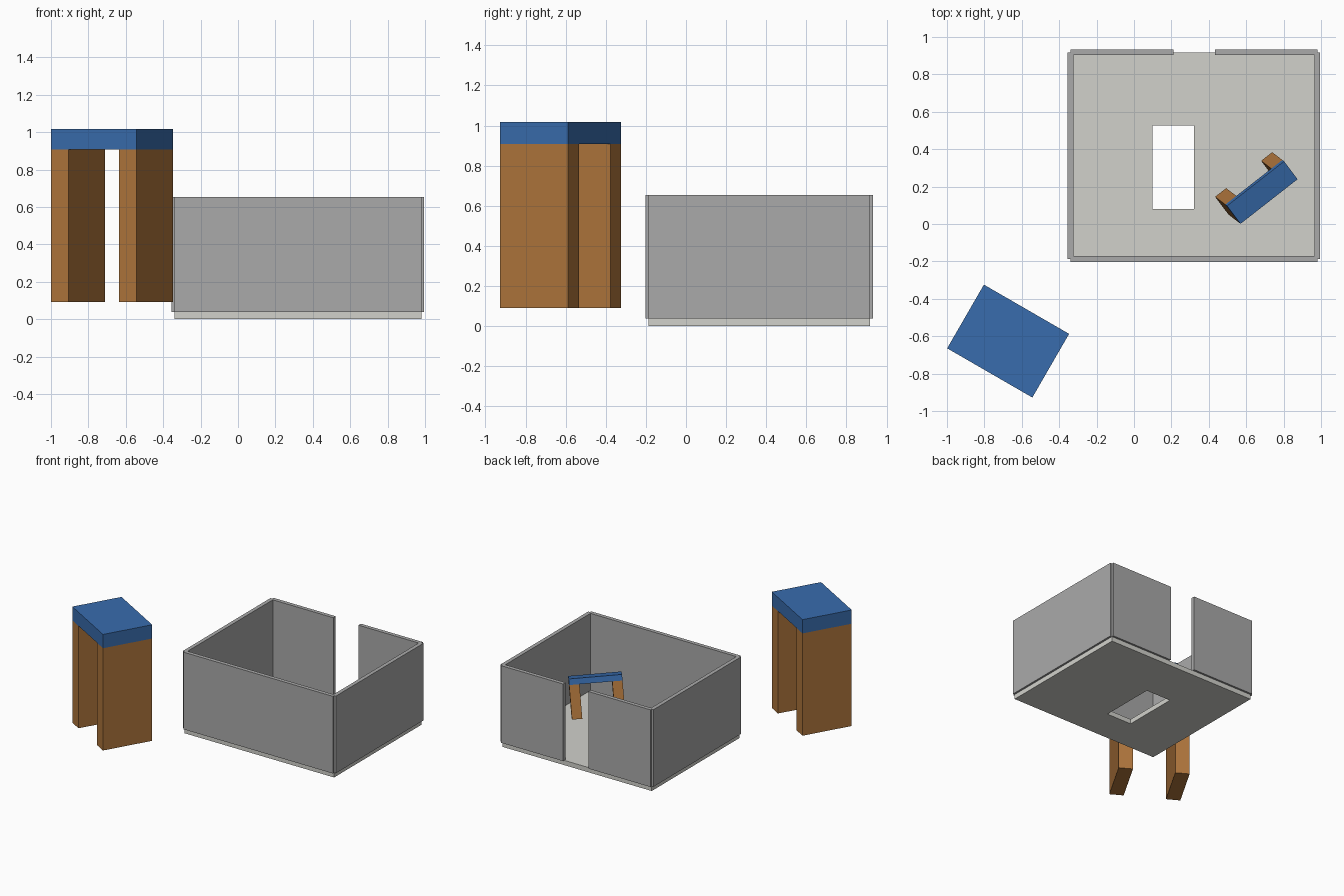
import bpy, bmesh
from math import radians
from mathutils import Matrix, Vector, Euler

if "Cube" in bpy.data.objects:
    bpy.data.objects.remove(bpy.data.objects["Cube"])


def material(name, rgb):
    m = bpy.data.materials.new(name)
    m.diffuse_color = (*rgb, 1)
    m.use_nodes = True
    m.node_tree.nodes["Principled BSDF"].inputs["Base Color"].default_value = m.diffuse_color
    return m


BLUE = material("blue_paint", (0.04, 0.15, 0.42))
WOOD = material("wood", (0.43, 0.18, 0.045))
WALL = material("wall_grey", (0.40, 0.40, 0.40))
FLOOR = material("floor_grey", (0.64, 0.64, 0.60))


def finish(name, bm, mat, matrix=Matrix()):
    bmesh.ops.recalc_face_normals(bm, faces=bm.faces)
    me = bpy.data.meshes.new(name)
    bm.to_mesh(me)
    bm.free()
    me.materials.append(mat)
    ob = bpy.data.objects.new(name, me)
    ob.matrix_world = matrix
    bpy.context.collection.objects.link(ob)
    return ob


def box(name, lo, hi, mat, matrix=Matrix()):
    lo, hi = Vector(lo), Vector(hi)
    bm = bmesh.new()
    bmesh.ops.create_cube(bm, size=1)
    for v in bm.verts:
        v.co = (lo + hi) / 2 + v.co * (hi - lo)
    return finish(name, bm, mat, matrix)


def table(name, length, depth, height, slab, leg, centre, angles):
    # Local origin is the centre of the table's upper face
    m = Matrix.Translation(centre) @ Euler([radians(a) for a in angles]).to_matrix().to_4x4()
    x, y = length / 2, depth / 2
    box(name + "_top", (-x, -y, -slab), (x, y, 0), BLUE, m)
    box(name + "_left_leg", (-x, -y, -height), (-x + leg, y, -slab), WOOD, m)
    box(name + "_right_leg", (x - leg, -y, -height), (x, y, -slab), WOOD, m)


# Floor slab with a rectangular opening
xs, ys = (-0.34, 0.10, 0.32, 0.98), (-0.187, 0.08, 0.527, 0.918)
bm = bmesh.new()
grid = [[bm.verts.new((x, y, 0)) for y in ys] for x in xs]
for i in range(3):
    for j in range(3):
        if (i, j) != (1, 1):
            bm.faces.new((grid[i][j], grid[i + 1][j], grid[i + 1][j + 1], grid[i][j + 1]))
ext = bmesh.ops.extrude_face_region(bm, geom=bm.faces[:])
for v in ext["geom"]:
    if isinstance(v, bmesh.types.BMVert):
        v.co.z = 0.038
finish("floor", bm, FLOOR)

# Walls centred on the floor edges, with a doorway gap at the back
z0, z1, t = 0.038, 0.654, 0.0155
x0, x1, y0, y1 = xs[0], xs[3], ys[0], ys[3]
box("left_wall", (x0 - t, y0, z0), (x0 + t, y1, z1), WALL)
box("right_wall", (x1 - t, y0, z0), (x1 + t, y1, z1), WALL)
box("front_wall", (x0, y0 - t, z0), (x1, y0 + t, z1), WALL)
box("back_wall_left", (x0, y1 - t, z0), (0.21, y1 + t, z1), WALL)
box("back_wall_right", (0.433, y1 - t, z0), (x1, y1 + t, z1), WALL)

# Tall table outside, small tilted table inside
table("large_table", 0.526, 0.393, 0.927, 0.11, 0.106, (-0.673, -0.626, 1.018), (0, 0, -30))
table("small_table", 0.388, 0.124, 0.30, 0.045, 0.075, (0.686, 0.168, 0.364), (15, 4, 38))
